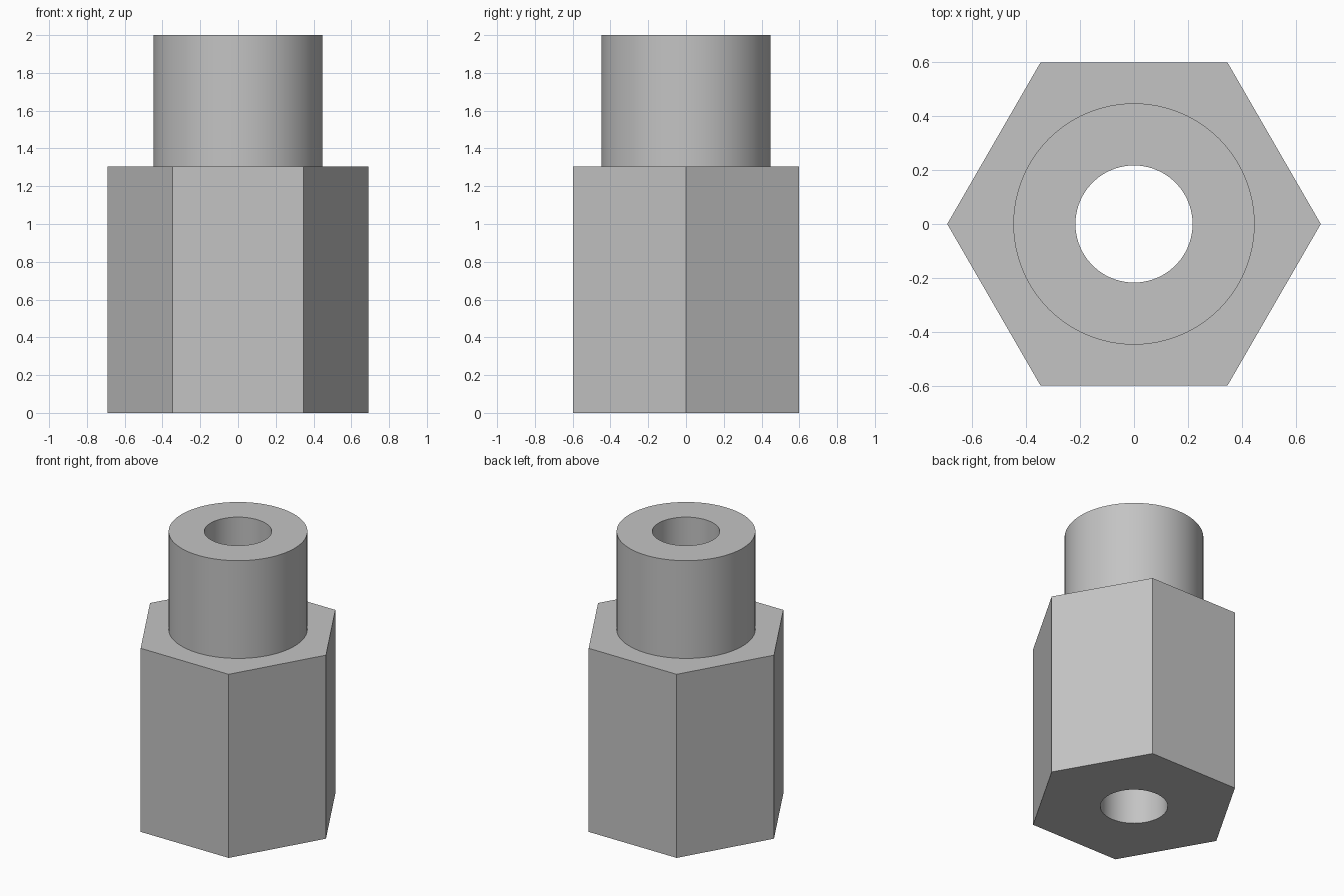
import bpy, bmesh, math

if "Cube" in bpy.data.objects:
    bpy.data.objects.remove(bpy.data.objects["Cube"])

SEG = 96                 # segments around the round parts
HEX_R, COLLAR_R, BORE_R = 0.692, 0.447, 0.217
SHOULDER_Z, TOP_Z = 1.305, 2.0

bm = bmesh.new()


def ring(radius, z, n):
    return [bm.verts.new((radius * math.cos(2 * math.pi * i / n),
                          radius * math.sin(2 * math.pi * i / n), z)) for i in range(n)]


def wall(a, b, smooth):
    """Quads joining two rings with equal counts."""
    n = len(a)
    for i in range(n):
        j = (i + 1) % n
        bm.faces.new((a[i], a[j], b[j], b[i])).smooth = smooth


def hex_plate(hexagon, circle):
    """Flat face between a hexagon and a round opening, one sector per side."""
    step = SEG // 6
    for k in range(6):
        arc = [circle[(k * step + s) % SEG] for s in range(step, -1, -1)]
        bm.faces.new([hexagon[k], hexagon[(k + 1) % 6]] + arc)


hex_bottom, hex_top = ring(HEX_R, 0, 6), ring(HEX_R, SHOULDER_Z, 6)
collar_bottom, collar_top = ring(COLLAR_R, SHOULDER_Z, SEG), ring(COLLAR_R, TOP_Z, SEG)
bore_bottom, bore_top = ring(BORE_R, 0, SEG), ring(BORE_R, TOP_Z, SEG)

# Hexagonal body: sides, underside and shoulder
wall(hex_bottom, hex_top, False)
hex_plate(hex_bottom, bore_bottom)
hex_plate(hex_top, collar_bottom)
# Round collar, its rim, and the through bore
wall(collar_bottom, collar_top, True)
wall(collar_top, bore_top, False)
wall(bore_top, bore_bottom, True)

bmesh.ops.recalc_face_normals(bm, faces=bm.faces)
for e in bm.edges:
    e.smooth = e.calc_face_angle(0) < math.radians(30)

mesh = bpy.data.meshes.new("hex_spacer")
bm.to_mesh(mesh)
bm.free()
spacer = bpy.data.objects.new("hex_spacer", mesh)
bpy.context.collection.objects.link(spacer)

# Plain grey metal
grey = bpy.data.materials.new("grey_metal")
grey.diffuse_color = (0.55, 0.55, 0.55, 1)
grey.use_nodes = True
grey.node_tree.nodes["Principled BSDF"].inputs["Base Color"].default_value = grey.diffuse_color
mesh.materials.append(grey)
